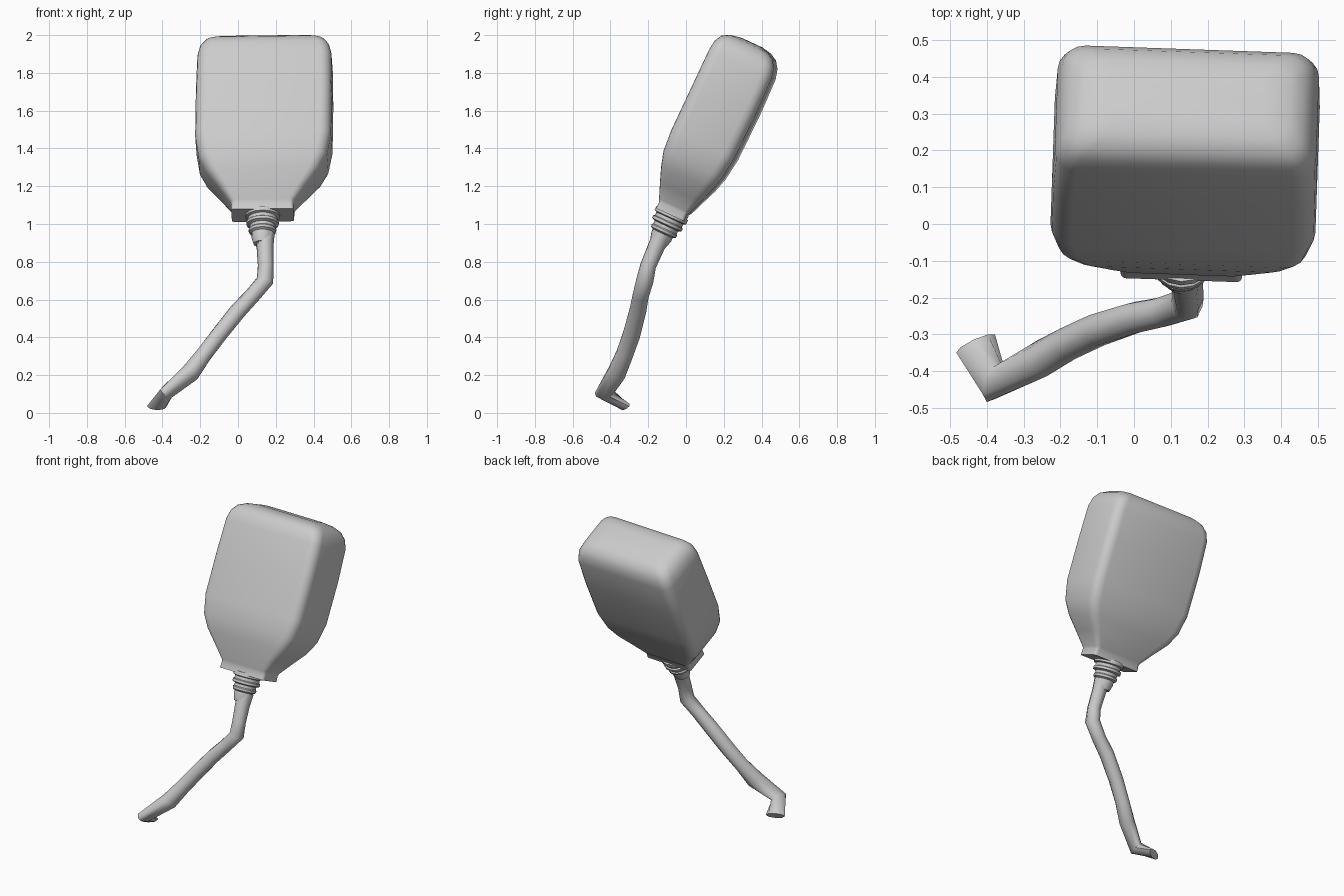
import bpy, bmesh, math
from mathutils import Vector

if "Cube" in bpy.data.objects:
    bpy.data.objects.remove(bpy.data.objects["Cube"])

grey = bpy.data.materials.new("soft grey")
grey.diffuse_color = (0.6, 0.6, 0.6, 1)
grey.use_nodes = True
grey.node_tree.nodes["Principled BSDF"].inputs["Base Color"].default_value = grey.diffuse_color

# Tilted frame shared by the bag and its neck
TILT, YAW, MID = math.radians(24.8), math.radians(-2), 0.14


def tilted(x, s, t):
    """x across, s through the thickness, t along the leaning axis"""
    y = t * math.sin(TILT) + s * math.cos(TILT)
    z = t * math.cos(TILT) - s * math.sin(TILT)
    y0 = y - 0.19
    return Vector((MID + x * math.cos(YAW) - y0 * math.sin(YAW),
                   0.19 + x * math.sin(YAW) + y0 * math.cos(YAW), z + x * 0.012))


def loft(name, rings, sharp=40):
    bm = bmesh.new()
    rows = [[bm.verts.new(p) for p in ring] for ring in rings]
    n = len(rows[0])
    for a, b in zip(rows, rows[1:]):
        for i in range(n):
            bm.faces.new((a[i], a[(i + 1) % n], b[(i + 1) % n], b[i]))
    bm.faces.new(rows[0][::-1])
    bm.faces.new(rows[-1])
    bmesh.ops.recalc_face_normals(bm, faces=bm.faces)
    mesh = bpy.data.meshes.new(name)
    bm.to_mesh(mesh)
    bm.free()
    mesh.materials.append(grey)
    obj = bpy.data.objects.new(name, mesh)
    bpy.context.collection.objects.link(obj)
    bpy.ops.object.select_all(action='DESELECT')
    obj.select_set(True)
    bpy.context.view_layer.objects.active = obj
    bpy.ops.object.shade_smooth_by_angle(angle=math.radians(sharp))
    return obj


def rounded_section(t, hx, s0, s1, r):
    """rounded rectangle across the bag"""
    c, hs, pts = (s0 + s1) / 2, (s1 - s0) / 2, []
    for k, (sx, sy) in enumerate(((1, 1), (-1, 1), (-1, -1), (1, -1))):
        for j in range(5):
            a = math.pi / 2 * (k + j / 4)
            pts.append(tilted(sx * (hx - r) + r * math.cos(a),
                              c + sy * (hs - r) + r * math.sin(a), t))
    return pts


# Bag: t, half width, front, back, corner radius
bag = [(0.917, 0.165, -0.592, -0.43, 0.015), (0.955, 0.165, -0.592, -0.43, 0.02),
       (0.97, 0.17, -0.60, -0.42, 0.03), (1.05, 0.235, -0.63, -0.39, 0.045),
       (1.13, 0.30, -0.658, -0.36, 0.055), (1.21, 0.34, -0.68, -0.338, 0.06),
       (1.33, 0.36, -0.688, -0.322, 0.06), (1.6, 0.36, -0.686, -0.316, 0.06),
       (1.80, 0.355, -0.685, -0.32, 0.06), (1.855, 0.342, -0.678, -0.334, 0.06),
       (1.893, 0.317, -0.658, -0.36, 0.06), (1.915, 0.28, -0.62, -0.40, 0.06),
       (1.925, 0.22, -0.57, -0.45, 0.04)]
loft("bag", [rounded_section(*b) for b in bag], 50)

# Ribbed neck: t, radius
neck = [(0.93, 0.092), (0.905, 0.092), (0.90, 0.078), (0.882, 0.078), (0.877, 0.086),
        (0.862, 0.086), (0.855, 0.068), (0.838, 0.068), (0.832, 0.074), (0.818, 0.072),
        (0.81, 0.058), (0.79, 0.058), (0.75, 0.046)]
loft("ribbed_neck", [[tilted(r * math.cos(a), -0.51 + r * math.sin(a), t)
                      for a in (math.tau * i / 16 for i in range(16))] for t, r in neck])

# Bent tube with a flattened kinked tip: centre, half width, half height
path = [((0.145, -0.125, 0.95), 0.05, 0.05), ((0.143, -0.157, 0.88), 0.045, 0.045),
        ((0.147, -0.20, 0.78), 0.042, 0.042), ((0.143, -0.218, 0.70), 0.046, 0.046),
        ((0.075, -0.24, 0.62), 0.043, 0.043), ((0.0, -0.255, 0.54), 0.045, 0.045),
        ((-0.10, -0.288, 0.415), 0.047, 0.045), ((-0.18, -0.325, 0.31), 0.047, 0.045),
        ((-0.25, -0.365, 0.215), 0.054, 0.048), ((-0.38, -0.432, 0.105), 0.055, 0.038),
        ((-0.43, -0.325, 0.035), 0.058, 0.024)]
pts = [Vector(p[0]) for p in path]
rings = []
for i, (_, w, h) in enumerate(path):
    ahead = (pts[i + 1] - pts[i]).normalized() if i + 1 < len(pts) else Vector()
    behind = (pts[i] - pts[i - 1]).normalized() if i else Vector()
    d = (ahead + behind).normalized()
    # reference axis stays away from the path so the rings do not twist
    side = d.cross(Vector((1, 0.1, 0.55))).normalized() if i < 9 else d.cross(Vector((0, 0, 1))).normalized()
    up = side.cross(d)
    rings.append([pts[i] + side * w * math.cos(a) + up * h * math.sin(a)
                  for a in (math.tau * k / 8 for k in range(8))])
# Line up each ring with the one before it
for i in range(1, len(rings)):
    a, b = rings[i - 1], rings[i]
    move = pts[i] - pts[i - 1]
    rings[i] = min((b[k:] + b[:k] for k in range(8)),
                   key=lambda r: sum((q - p - move).length for p, q in zip(a, r)))
loft("bent_tube", rings, 60)
